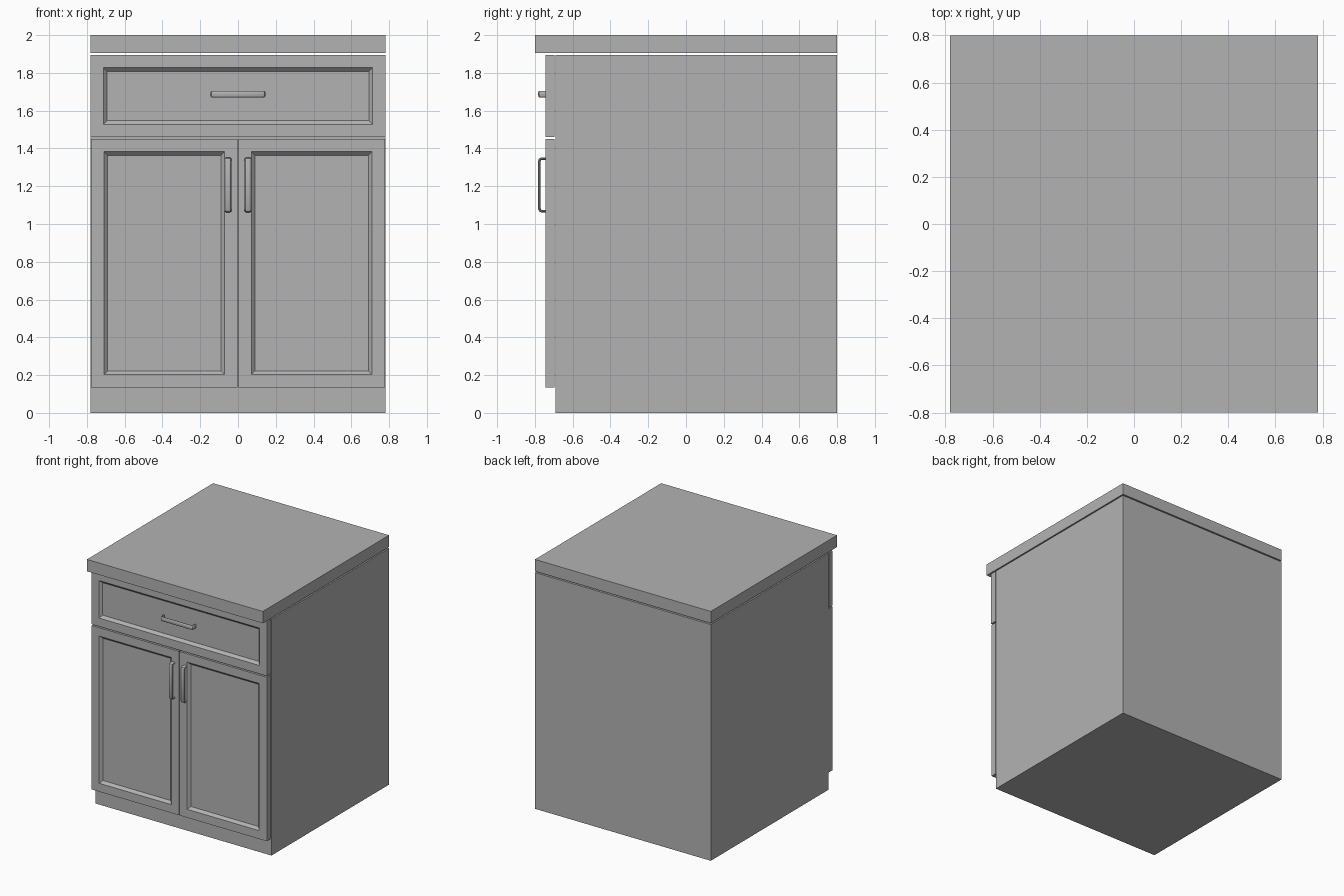
import bpy, bmesh
from mathutils import Vector

default = bpy.data.objects.get("Cube")
if default:
    bpy.data.objects.remove(default, do_unlink=True)

grey = bpy.data.materials.new("plain grey")
grey.use_nodes = True
colour = (0.45, 0.45, 0.45, 1)
grey.diffuse_color = colour
grey.node_tree.nodes["Principled BSDF"].inputs["Base Color"].default_value = colour


def box(name, low, high, frame=0):
    """Box between two corners; frame adds a recessed panel to its front."""
    low, high = Vector(low), Vector(high)
    bm = bmesh.new()
    bmesh.ops.create_cube(bm, size=1)
    for v in bm.verts:
        v.co = (low + high) / 2 + v.co * (high - low)
    if frame:
        bm.normal_update()
        front = min(bm.faces, key=lambda f: f.calc_center_median().y)
        bmesh.ops.inset_region(bm, faces=[front], thickness=frame)
        # sloped moulding down to the flat panel
        bmesh.ops.inset_region(bm, faces=[front], thickness=0.02, depth=-0.02,
                               use_even_offset=True)
    mesh = bpy.data.meshes.new(name)
    bm.to_mesh(mesh)
    bm.free()
    mesh.materials.append(grey)
    obj = bpy.data.objects.new(name, mesh)
    bpy.context.collection.objects.link(obj)
    return obj


def handle(name, x, z, upright):
    """Flattened bow pull with rounded corners, swept along a path."""
    half, reach, r = 0.139, 0.031, 0.012
    side = [(half, 0.004), (half, -reach + r), (half - r * 0.3, -reach + r * 0.3),
            (half - r, -reach)]
    path = side + [(-a, y) for a, y in reversed(side)]
    curve = bpy.data.curves.new(name, "CURVE")
    curve.dimensions = "3D"
    curve.bevel_depth = 0.0075
    curve.bevel_resolution = 3
    curve.use_fill_caps = True
    spline = curve.splines.new("POLY")
    spline.points.add(len(path) - 1)
    for point, (a, y) in zip(spline.points, path):
        point.co = (0, y, a, 1) if upright else (a, y, 0, 1)
    curve.materials.append(grey)
    obj = bpy.data.objects.new(name, curve)
    bpy.context.collection.objects.link(obj)
    # widen the round section into an oval
    obj.scale = (2.4, 1, 1) if upright else (1, 1, 2.4)
    obj.location = (x, FRONT, z)
    bpy.ops.object.select_all(action="DESELECT")
    obj.select_set(True)
    bpy.context.view_layer.objects.active = obj
    bpy.ops.object.convert(target="MESH")
    bpy.ops.object.shade_smooth_by_angle()


FRONT, BACK = -0.745, -0.697

# Carcass and worktop
box("cabinet_body", (-0.78, -0.69, 0), (0.78, 0.8, 1.895))
box("worktop", (-0.78, -0.8, 1.905), (0.78, 0.8, 2))

# Drawer
box("drawer_front", (-0.78, FRONT, 1.46), (0.78, BACK, 1.895), 0.095)
handle("drawer_handle", 0, 1.688, False)

# Doors
for side, s in (("left", 1), ("right", -1)):
    xs = sorted((s * 0.003, s * 0.777))
    box(side + "_door", (xs[0], FRONT, 0.135), (xs[1], BACK, 1.45), 0.095)
    handle(side + "_door_handle", s * 0.053, 1.207, True)
